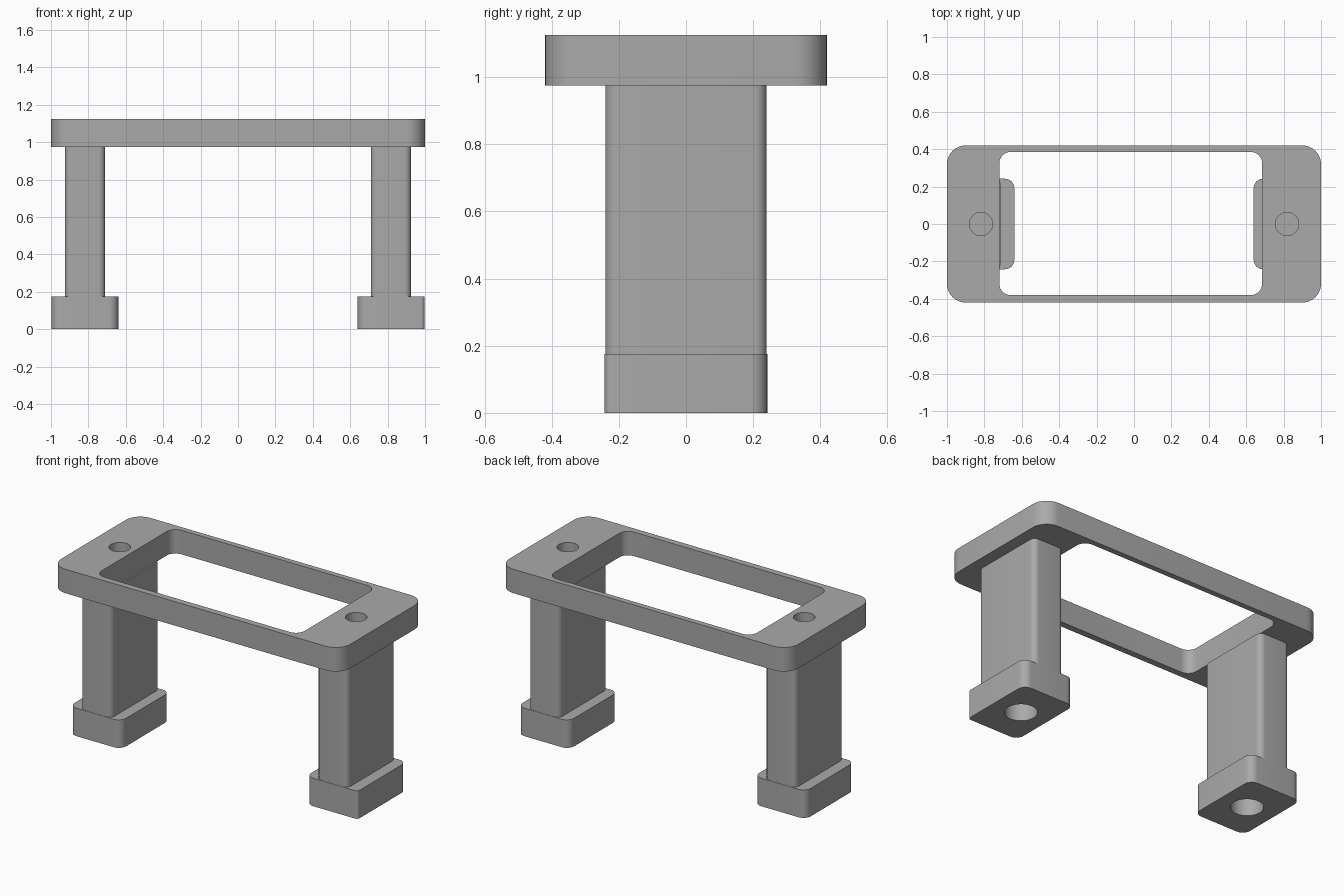
import bpy, bmesh
from math import cos, sin, pi, radians

if "Cube" in bpy.data.objects:
    bpy.data.objects.remove(bpy.data.objects["Cube"])

grey = bpy.data.materials.new("plain grey")
grey.use_nodes = True
colour = (0.4, 0.4, 0.4, 1)
grey.diffuse_color = colour
grey.node_tree.nodes["Principled BSDF"].inputs["Base Color"].default_value = colour


def rounded(x0, x1, y0, y1, radii, steps=8):
    """Rounded rectangle; radii start at +x +y and run anticlockwise."""
    points = []
    corners = ((x1, y1), (x0, y1), (x0, y0), (x1, y0))
    for i, ((x, y), r) in enumerate(zip(corners, radii)):
        cx = x - r if x == x1 else x + r
        cy = y - r if y == y1 else y + r
        for k in range(steps + 1):
            a = (i + k / steps) * pi / 2
            points.append((cx + r * cos(a), cy + r * sin(a)))
    return points


def circle(x, r, n=32):
    return [(x + r * cos(2 * pi * k / n), r * sin(2 * pi * k / n)) for k in range(n)]


def prism(name, z0, z1, outlines):
    """Extrude an outline, with further outlines as through holes."""
    bm = bmesh.new()
    edges = []
    for outline in outlines:
        verts = [bm.verts.new((x, y, z0)) for x, y in outline]
        edges += [bm.edges.new((verts[i - 1], verts[i])) for i in range(len(verts))]
    bmesh.ops.triangle_fill(bm, use_beauty=True, use_dissolve=False, edges=edges)
    top = bmesh.ops.extrude_face_region(bm, geom=bm.faces[:], use_keep_orig=True)
    moved = [v for v in top["geom"] if isinstance(v, bmesh.types.BMVert)]
    bmesh.ops.translate(bm, verts=moved, vec=(0, 0, z1 - z0))
    bmesh.ops.recalc_face_normals(bm, faces=bm.faces[:])
    mesh = bpy.data.meshes.new(name)
    bm.to_mesh(mesh)
    bm.free()
    mesh.materials.append(grey)
    obj = bpy.data.objects.new(name, mesh)
    bpy.context.collection.objects.link(obj)
    bpy.ops.object.select_all(action="DESELECT")
    obj.select_set(True)
    bpy.context.view_layer.objects.active = obj
    bpy.ops.object.shade_smooth_by_angle(angle=radians(30))


foot_top, frame_base, frame_top = 0.175, 0.975, 1.125
hole_x = 0.818

# Top frame with its window and two screw holes
prism("top_frame", frame_base, frame_top, [
    rounded(-1, 1, -0.42, 0.42, [0.1] * 4),
    rounded(-0.72, 0.685, -0.38, 0.385, [0.06] * 4),
    circle(-hole_x, 0.062), circle(hole_x, 0.062)])

# Legs and drilled feet
for side, s in (("right", -1), ("left", 1)):
    x0, x1 = sorted((s * 0.71, s * 0.925))
    prism(side + "_leg", foot_top, frame_base,
          [rounded(x0, x1, -0.24, 0.24, [0.035] * 4)])
    x0, x1 = sorted((s * 0.64, s * 0.998))
    front_outer = 0.02 if s > 0 else 0.05
    prism(side + "_foot", 0, foot_top,
          [rounded(x0, x1, -0.242, 0.242, [0.05, 0.05, 0.05, front_outer]),
           circle(hole_x * s, 0.092)])
